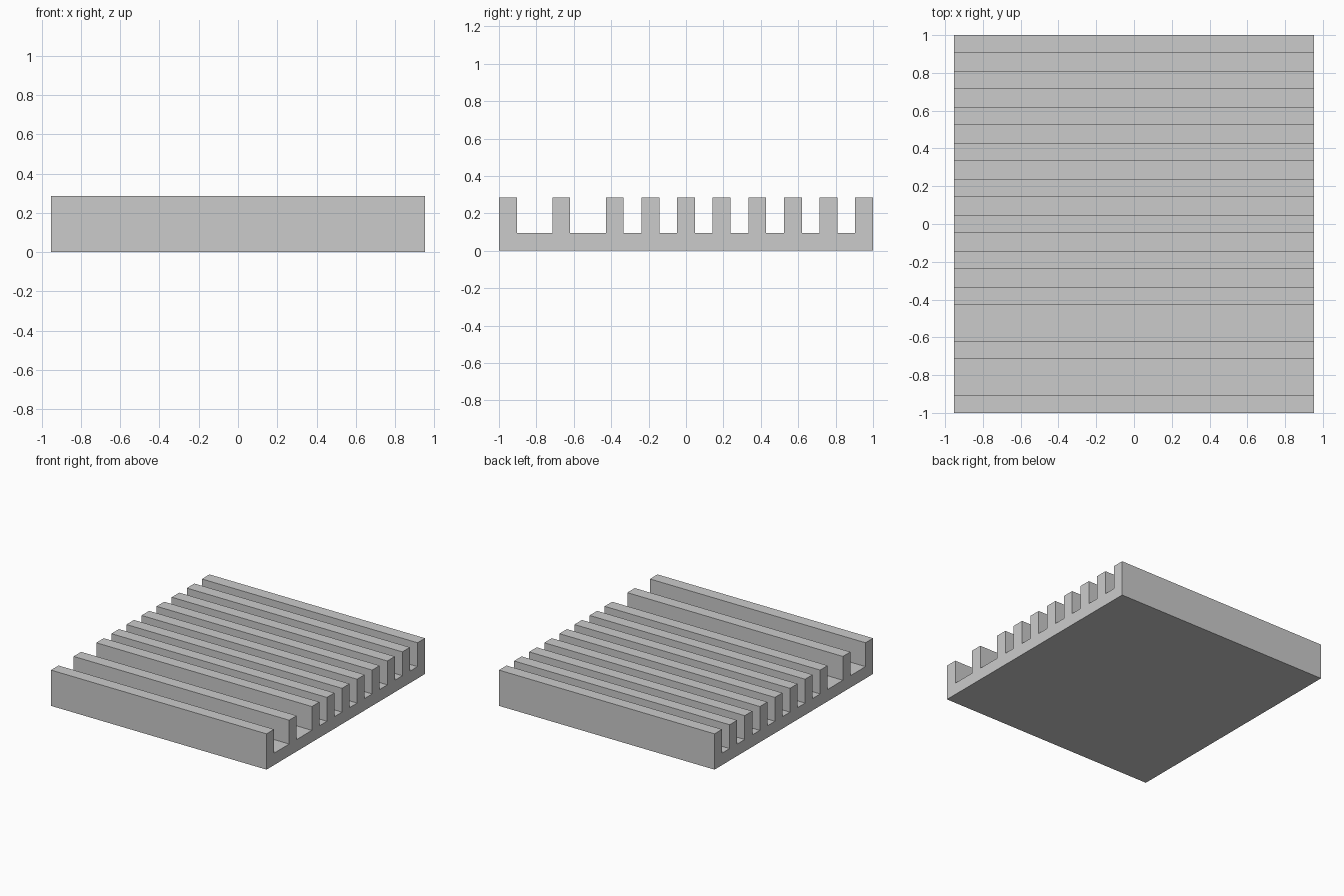
import bpy
import bmesh

cube = bpy.data.objects.get("Cube")
if cube:
    bpy.data.objects.remove(cube, do_unlink=True)

# Module: the length is 21 units, each fin is 1 unit thick
U = 2 / 21
HALF_WIDTH = 10 * U
BASE_TOP, FIN_TOP = U, 3 * U
FIN_STARTS = [0, 3] + list(range(6, 21, 2))

# Plain grey finish
grey = bpy.data.materials.new("plain grey")
grey.use_nodes = True
colour = (0.6, 0.6, 0.6, 1)
grey.diffuse_color = colour
grey.node_tree.nodes["Principled BSDF"].inputs["Base Color"].default_value = colour

# Side profile: flat underside, then a square-toothed top edge
profile = [(1, 0), (-1, 0)]
for start in FIN_STARTS:
    front, back = -1 + start * U, -1 + (start + 1) * U
    if start > FIN_STARTS[0]:
        profile.append((front, BASE_TOP))
    profile += [(front, FIN_TOP), (back, FIN_TOP)]
    if start < FIN_STARTS[-1]:
        profile.append((back, BASE_TOP))

# Extrude the profile across the width
bm = bmesh.new()
face = bm.faces.new([bm.verts.new((-HALF_WIDTH, y, z)) for y, z in profile])
result = bmesh.ops.extrude_face_region(bm, geom=[face], use_keep_orig=True)
moved = [v for v in result["geom"] if isinstance(v, bmesh.types.BMVert)]
bmesh.ops.translate(bm, verts=moved, vec=(2 * HALF_WIDTH, 0, 0))
bmesh.ops.recalc_face_normals(bm, faces=bm.faces)

mesh = bpy.data.meshes.new("finned_plate")
bm.to_mesh(mesh)
bm.free()
mesh.materials.append(grey)
plate = bpy.data.objects.new("finned_plate", mesh)
bpy.context.collection.objects.link(plate)
